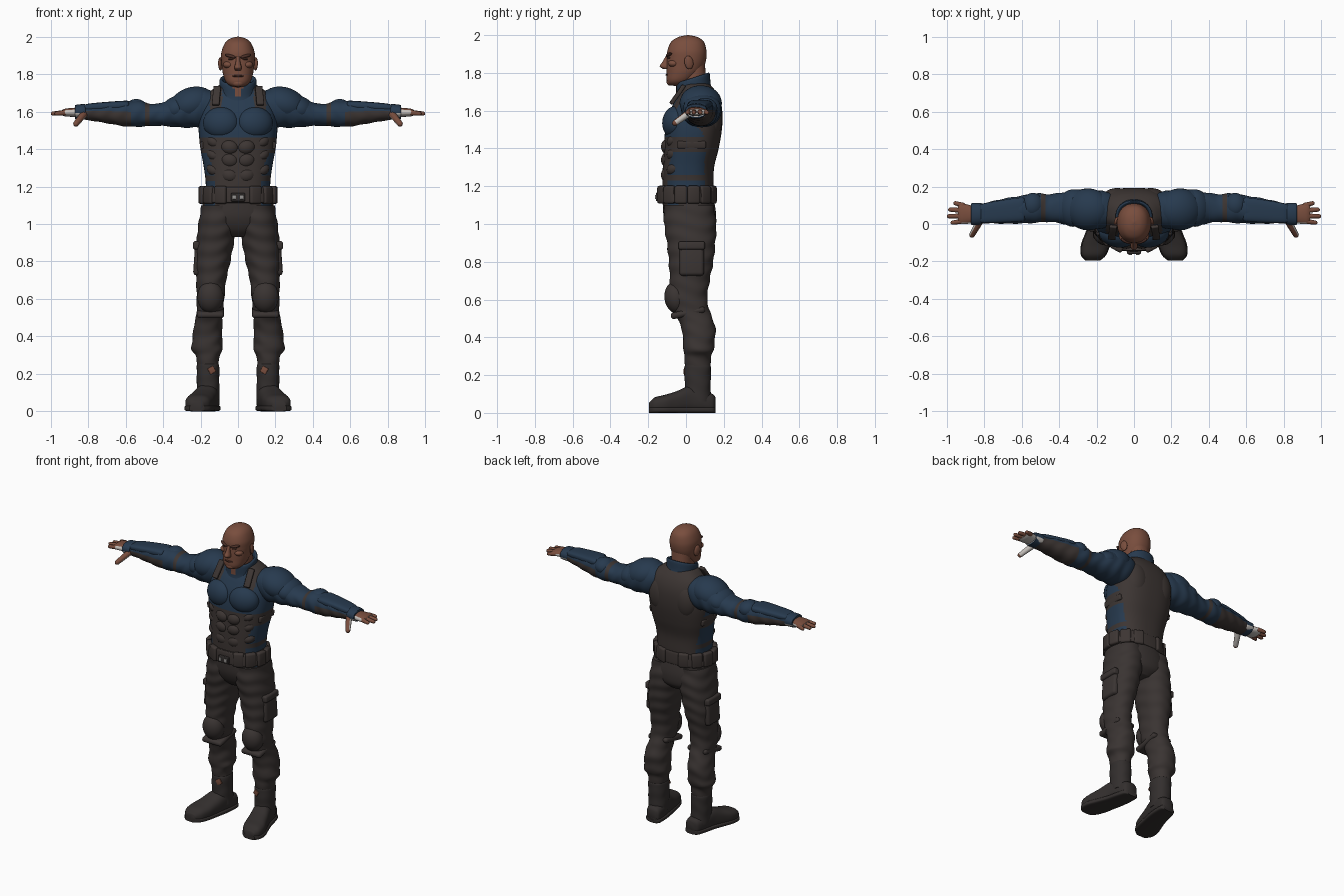
import bpy, bmesh
from math import sin, cos, pi, radians, atan2
from mathutils import Matrix, Vector, Euler

cube = bpy.data.objects.get("Cube")
if cube:
    bpy.data.objects.remove(cube, do_unlink=True)

PALETTE = {
    "skin": (0.19, 0.075, 0.047), "dark_skin": (0.07, 0.028, 0.02),
    "navy_cloth": (0.02, 0.042, 0.077), "vest_brown": (0.046, 0.036, 0.033),
    "trouser_brown": (0.042, 0.034, 0.032), "boot_black": (0.033, 0.028, 0.027),
    "glove_white": (0.55, 0.52, 0.49), "buckle_metal": (0.3, 0.29, 0.28),
}
MATS = {}
for key, rgb in PALETTE.items():
    m = bpy.data.materials.new(key)
    m.use_nodes = True
    m.diffuse_color = (*rgb, 1)
    bsdf = m.node_tree.nodes["Principled BSDF"]
    bsdf.inputs["Base Color"].default_value = (*rgb, 1)
    bsdf.inputs["Roughness"].default_value = 0.8
    MATS[key] = m


def finish(bm, name, mat, mirror=False, rule=None):
    """Turn a bmesh into a shaded object; rule(centre, normal) picks a colour."""
    bmesh.ops.recalc_face_normals(bm, faces=bm.faces)
    used = [mat]
    for f in bm.faces:
        key = (rule(f.calc_center_median(), f.normal) if rule else None) or mat
        if key not in used:
            used.append(key)
        f.material_index = used.index(key)
    me = bpy.data.meshes.new(name)
    bm.to_mesh(me)
    bm.free()
    for key in used:
        me.materials.append(MATS[key])
    ob = bpy.data.objects.new(name, me)
    bpy.context.collection.objects.link(ob)
    bpy.ops.object.select_all(action="DESELECT")
    ob.select_set(True)
    bpy.context.view_layer.objects.active = ob
    bpy.ops.object.shade_smooth_by_angle(angle=radians(45))
    if mirror:
        ob.modifiers.new("mirror", "MIRROR").use_mirror_merge = False
    return ob


def spline(rows, sub):
    """Catmull-Rom through the section rows."""
    rows = [rows[0]] + list(rows) + [rows[-1]]
    for a, b, c, d in zip(rows, rows[1:], rows[2:], rows[3:]):
        for k in range(sub):
            t = k / sub
            yield [q + t / 2 * (r - p + t * (2 * p - 5 * q + 4 * r - s + t * (3 * (q - r) + s - p)))
                   for p, q, r, s in zip(a, b, c, d)]
    yield rows[-1]


AXES = {"z": lambda t, a, b: (a, b, t), "x": lambda t, a, b: (t, a, b), "y": lambda t, a, b: (a, t, b)}


def loft(name, rows, mat, axis="z", mirror=False, rule=None, power=2.2, seg=48, sub=7, folds=0, shear=0):
    """Rows are (position along axis, centre a, centre b, radius a, radius b)."""
    bm, rings = bmesh.new(), []
    for t, ca, cb, ra, rb in spline(rows, sub):
        ring = []
        for i in range(seg):
            ang = 2 * pi * i / seg
            c, s = cos(ang), sin(ang)
            w = 1 + folds * sin(t * 75 + 2 * sin(ang + 1) + sin(3 * ang))
            a = ca + w * ra * abs(c) ** (2 / power) * (1 if c > 0 else -1)
            b = cb + w * rb * abs(s) ** (2 / power) * (1 if s > 0 else -1)
            v = Vector(AXES[axis](t, a, b))
            v.z = max(0, v.z + shear * v.y)
            ring.append(bm.verts.new(v))
        rings.append(ring)
    for lo, hi in zip(rings, rings[1:]):
        for i in range(seg):
            j = (i + 1) % seg
            bm.faces.new((lo[i], lo[j], hi[j], hi[i]))
    bm.faces.new(rings[0])
    bm.faces.new(rings[-1])
    return finish(bm, name, mat, mirror, rule)


def ball(name, loc, size, mat, mirror=False, rot=(0, 0, 0), rule=None):
    bm = bmesh.new()
    mx = Matrix.LocRotScale(Vector(loc), Euler([radians(r) for r in rot]), Vector(size))
    bmesh.ops.create_uvsphere(bm, u_segments=28, v_segments=18, radius=1, matrix=mx)
    return finish(bm, name, mat, mirror, rule)


def box(name, loc, size, mat, mirror=False, rot=(0, 0, 0), bevel=0.012):
    bm = bmesh.new()
    bmesh.ops.create_cube(bm, size=1, matrix=Matrix.Diagonal((*size, 1)))
    bmesh.ops.bevel(bm, geom=bm.edges[:], offset=bevel, segments=3, profile=0.5, affect="EDGES")
    bm.transform(Matrix.LocRotScale(Vector(loc), Euler([radians(r) for r in rot]), None))
    return finish(bm, name, mat, mirror)


def finger(name, start, end, radius, rule=None):
    """Tapered rounded digit between two points."""
    a, b = Vector(start), Vector(end)
    mid, d = (a + b) / 2, b - a
    bm = bmesh.new()
    bmesh.ops.create_uvsphere(bm, u_segments=14, v_segments=12, radius=radius)
    for v in bm.verts:
        v.co.z += d.length / 2 * (1 if v.co.z > 0 else -1)
        if v.co.z > 0:
            v.co.xy *= 0.8
    bm.transform(Matrix.Translation(mid) @ d.to_track_quat("Z", "Y").to_matrix().to_4x4())
    finish(bm, name, "skin", True, rule)


# Head and face
loft("head", [(2, 0, .01, .004, .004), (1.99, 0, .01, .042, .05), (1.965, 0, .008, .07, .086),
              (1.92, 0, .005, .088, .103), (1.88, 0, .004, .09, .104), (1.84, 0, -.002, .086, .1),
              (1.8, 0, -.014, .08, .088), (1.76, 0, -.034, .066, .068), (1.738, 0, -.045, .042, .045),
              (1.73, 0, -.045, .01, .01)], "skin")
loft("neck", [(1.66, 0, .04, .075, .075), (1.76, 0, .035, .068, .072), (1.85, 0, .04, .065, .06)], "skin")
loft("nose", [(1.895, 0, -.092, .01, .012), (1.86, 0, -.104, .013, .02), (1.835, 0, -.112, .02, .027),
              (1.82, 0, -.1, .015, .02)], "skin", seg=20)
ball("ears", (.094, .015, 1.855), (.011, .024, .036), "skin", True, (12, 0, 15))
ball("brows", (.04, -.09, 1.896), (.032, .013, .009), "dark_skin", True, (0, -14, 20))
ball("eyes", (.038, -.09, 1.88), (.016, .008, .005), "dark_skin", True, (0, 0, 20))
ball("mouth", (0, -.1, 1.79), (.03, .008, .006), "dark_skin")
ball("chin", (0, -.083, 1.752), (.032, .02, .02), "skin")
ball("cheekbones", (.05, -.065, 1.85), (.03, .03, .02), "skin", True)


# Torso with armoured vest
def vest_rule(c, n):
    x, y, z = abs(c.x), c.y, c.z
    wide = .125 + .25 * max(0, z - 1.25)
    if y > .06:
        dark = x < wide + .02 or 1.38 < z < 1.46
    else:
        dark = (z < 1.46 and x < wide) or 1.38 < z < 1.46 or (z > 1.61 and .085 < x < .15)
    return "vest_brown" if dark or 1.23 < z < 1.26 else None


loft("torso", [(1.1, 0, .01, .185, .13), (1.2, 0, .01, .172, .135), (1.3, 0, .013, .182, .136),
               (1.4, 0, .028, .2, .145), (1.5, 0, .04, .21, .15), (1.58, 0, .05, .205, .143),
               (1.64, 0, .06, .19, .125), (1.69, 0, .065, .165, .1), (1.73, 0, .055, .12, .08),
               (1.75, 0, .05, .08, .06)], "navy_cloth", rule=vest_rule, power=2.5, seg=96, sub=10)
ball("chest_plates", (.09, -.06, 1.54), (.098, .064, .085), "navy_cloth", True, (-8, 0, 12))
ball("shoulder_blades", (.09, .13, 1.56), (.085, .062, .12), "vest_brown", True)
for i, z in enumerate((1.26, 1.34, 1.41)):
    ball("abdomen_plate_%d" % (i + 1), (.045, -.098, z), (.048, .034, .04), "vest_brown", True, (0, -12, 8))
    ball("rib_plate_%d" % (i + 1), (.125, -.06, z + .03), (.045, .042, .034), "vest_brown", True, (0, -30, 40))
box("shoulder_straps", (.115, -.045, 1.685), (.04, .02, .12), "vest_brown", True, (-35, 0, 8), .006)
box("side_straps", (.188, .03, 1.42), (.03, .15, .04), "vest_brown", True, (0, 8, 0), .008)


def collar_rule(c, n):
    return "skin" if c.y < 0 and abs(c.x) < (c.z - 1.66) * .35 else None


loft("collar", [(1.65, 0, .045, .125, .105), (1.69, 0, .04, .1, .092), (1.755, 0, .037, .098, .088),
                (1.755, 0, .037, .082, .074), (1.7, 0, .037, .07, .068)], "navy_cloth",
     rule=collar_rule, shear=.33)


# Arms, shoulder armour and forearm guards
def sleeve_rule(c, n):
    return "vest_brown" if .57 < c.x < .83 and c.z < 1.6 or .475 < c.x < .495 else None


loft("sleeves", [(.12, .07, 1.615, .095, .095), (.22, .08, 1.62, .105, .105), (.3, .085, 1.605, .1, .09),
                 (.38, .085, 1.59, .084, .068), (.45, .085, 1.582, .074, .058), (.52, .085, 1.588, .078, .068),
                 (.6, .077, 1.589, .074, .068), (.7, .068, 1.594, .066, .056), (.8, .058, 1.596, .054, .042),
                 (.87, .053, 1.597, .053, .036)],
     "navy_cloth", "x", True, sleeve_rule, folds=.025, sub=9)
ball("shoulder_pads", (.245, .078, 1.64), (.125, .112, .09), "navy_cloth", True, (0, 18, 0))
ball("upper_arm_plates", (.325, .085, 1.615), (.085, .1, .068), "navy_cloth", True, (0, 22, 0))
ball("elbow_pads", (.54, .1, 1.615), (.06, .066, .052), "navy_cloth", True, (0, -10, 0))
loft("forearm_guards", [(.58, .077, 1.632, .05, .01), (.6, .077, 1.632, .064, .025), (.7, .068, 1.628, .06, .024),
                        (.8, .058, 1.622, .052, .02), (.83, .056, 1.62, .04, .01)],
     "navy_cloth", "x", True, power=3, seg=32)
loft("cuffs", [(.815, .055, 1.6, .05, .03), (.82, .055, 1.6, .058, .04), (.865, .053, 1.6, .058, .036),
               (.87, .053, 1.6, .05, .028)], "navy_cloth", "x", True,
     lambda c, n: "glove_white" if c.z < 1.59 else None, seg=32)


# Hands with open-fingered gloves
def glove_rule(c, n):
    return "skin" if n.z > .3 and c.x > .865 and c.y > .01 else None


loft("palms", [(.84, .05, 1.597, .04, .026), (.88, .052, 1.596, .05, .024), (.92, .055, 1.595, .056, .021),
               (.94, .058, 1.594, .05, .014)], "glove_white", "x", True, glove_rule, seg=32)
for i, (y, tip) in enumerate(((.015, .965), (.043, .985), (.072, .978), (.1, .95))):
    finger("finger_%d" % (i + 1), (.915, y, 1.595), (tip, y + (y - .05) * .2, 1.59), .0145)
finger("thumbs", (.82, .02, 1.59), (.863, -.055, 1.537), .02,
       lambda c, n: "glove_white" if c.y > -.025 else None)

# Trousers
loft("hips", [(1.18, 0, .006, .175, .13), (1.1, 0, .015, .19, .138), (1.03, 0, .022, .198, .138),
              (.97, 0, .03, .165, .12), (.93, 0, .03, .07, .08)], "trouser_brown")
loft("trouser_legs", [(1.1, .1, .015, .095, .13), (1, .108, .022, .103, .138), (.9, .122, .027, .1, .128),
                      (.8, .135, .027, .094, .118), (.7, .143, .02, .08, .105), (.6, .147, .015, .074, .098),
                      (.52, .152, .038, .07, .094), (.45, .16, .066, .076, .09), (.37, .165, .068, .08, .083),
                      (.33, .165, .066, .083, .08), (.29, .162, .062, .062, .07), (.2, .16, .062, .055, .065),
                      (.1, .16, .06, .055, .062)], "trouser_brown", mirror=True, folds=.022, sub=9)
ball("knee_pads", (.147, -.052, .61), (.07, .062, .085), "trouser_brown", True, (8, 0, 0))
box("knee_straps", (.147, .01, .53), (.145, .185, .035), "trouser_brown", True, (12, 0, 0), .016)
box("cargo_pockets", (.207, .03, .81), (.055, .13, .17), "trouser_brown", True, (0, -4, 0), .018)
box("pocket_flaps", (.212, .03, .885), (.058, .14, .045), "trouser_brown", True, (0, -4, 0), .012)

# Belt, pouches and buckle
loft("belt", [(1.115, 0, .004, .185, .14), (1.12, 0, .004, .198, .15), (1.19, 0, .004, .19, .148),
              (1.195, 0, .004, .175, .135)], "vest_brown", power=2.5)
for i, deg in enumerate((-62, -38, -12, 14, 40, 66)):
    a = radians(deg)
    x, y = .195 * cos(a), .004 + .146 * sin(a)
    yaw = atan2(y * .195, x * .146) * 180 / pi
    box("belt_pouch_%d" % (i + 1), (x, y, 1.155), (.035, .068, .095), "vest_brown", True, (0, 0, yaw))
box("buckle", (0, -.15, 1.143), (.075, .02, .045), "boot_black", bevel=.005)
box("buckle_studs", (.02, -.161, 1.143), (.018, .008, .022), "buckle_metal", True, bevel=.002)

# Boots
loft("boot_shafts", [(.06, .158, .065, .06, .066), (.15, .16, .062, .06, .068), (.24, .16, .062, .06, .07),
                     (.255, .16, .062, .052, .062)], "boot_black", mirror=True, folds=.015)
box("shin_patches", (.14, -.006, .22), (.035, .009, .035), "skin", True, (0, 30, -10), .003)
foot = [(.155, .145, .05, .03, .035), (.14, .148, .05, .048, .05), (.08, .157, .06, .058, .06),
        (.02, .168, .07, .062, .072), (-.05, .188, .055, .068, .06), (-.11, .205, .046, .073, .05),
        (-.165, .216, .04, .063, .042), (-.195, .22, .032, .035, .022)]
loft("boots", foot, "boot_black", "y", True, power=2.6)
loft("boot_soles", [(y, x, .016, r + .005, .016) for y, x, _, r, _ in foot], "boot_black", "y", True, power=4)
